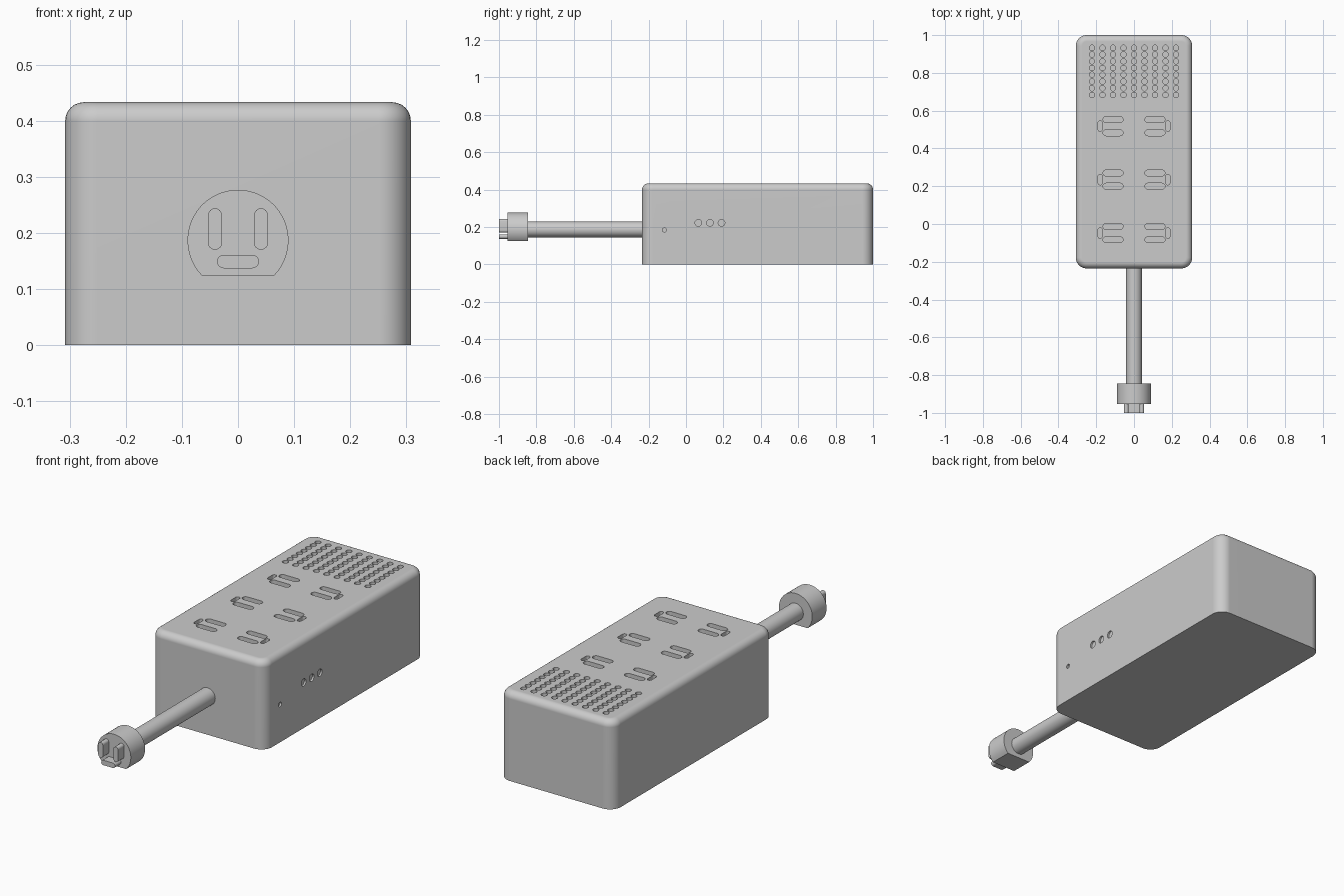
import bpy, bmesh, math
from mathutils import Matrix

if "Cube" in bpy.data.objects:
    bpy.data.objects.remove(bpy.data.objects["Cube"], do_unlink=True)

grey = bpy.data.materials.new("plain grey")
grey.use_nodes = True
COLOR = (0.6, 0.6, 0.6, 1)
grey.diffuse_color = COLOR
grey.node_tree.nodes["Principled BSDF"].inputs["Base Color"].default_value = COLOR

HALF_W, FRONT, BACK, HEIGHT = 0.308, -0.235, 1.0, 0.433
CORD_Z = 0.187

# Work planes: local z points out of the surface
TOP = Matrix.Translation((0, 0, HEIGHT))
SIDE = Matrix(((0, 0, 1, HALF_W), (1, 0, 0, 0), (0, 1, 0, 0), (0, 0, 0, 1)))
PLUG = Matrix.Translation((0, -0.954, CORD_Z)) @ Matrix.Rotation(math.pi / 2, 4, "X")


def rect(cx, cy, w, h):
    return [(cx + sx * w / 2, cy + sy * h / 2)
            for sx, sy in ((-1, -1), (1, -1), (1, 1), (-1, 1))]


def arc(cx, cy, r, start, end, n):
    return [(cx + r * math.cos(math.radians(start + (end - start) * i / n)),
             cy + r * math.sin(math.radians(start + (end - start) * i / n)))
            for i in range(n + 1)]


def circle(cx, cy, r, n=16):
    return arc(cx, cy, r, 0, 360, n)[:-1]


def pill(cx, cy, w, h):
    r, n = min(w, h) / 2, 8
    if w > h:
        d = w / 2 - r
        return arc(cx + d, cy, r, -90, 90, n) + arc(cx - d, cy, r, 90, 270, n)
    d = h / 2 - r
    return arc(cx, cy + d, r, 0, 180, n) + arc(cx, cy - d, r, 180, 360, n)


def prism(bm, outline, z0, z1, plane, ring=0):
    """Extrude an outline from z0 to z1; ring > 0 leaves only a border of that width."""
    faces = [bm.faces.new([bm.verts.new((x, y, z0)) for x, y in outline])]
    verts = list(faces[0].verts)
    if ring:
        centre = faces[0]
        border = bmesh.ops.inset_region(bm, faces=[centre], thickness=ring)["faces"]
        verts += list(centre.verts)
        bmesh.ops.delete(bm, geom=[centre], context="FACES_ONLY")
        faces = border
    out = bmesh.ops.extrude_face_region(bm, geom=faces, use_keep_orig=True)
    new = [g for g in out["geom"] if isinstance(g, bmesh.types.BMVert)]
    bmesh.ops.translate(bm, verts=new, vec=(0, 0, z1 - z0))
    bmesh.ops.transform(bm, matrix=plane, verts=list(set(verts + new)))


def finish(name, bm, smooth=True):
    bmesh.ops.recalc_face_normals(bm, faces=bm.faces)
    mesh = bpy.data.meshes.new(name)
    bm.to_mesh(mesh)
    bm.free()
    mesh.materials.append(grey)
    ob = bpy.data.objects.new(name, mesh)
    bpy.context.collection.objects.link(ob)
    if smooth:
        smooth_edges(ob)
    return ob


def activate(ob):
    bpy.ops.object.select_all(action="DESELECT")
    ob.select_set(True)
    bpy.context.view_layer.objects.active = ob


def smooth_edges(ob):
    activate(ob)
    bpy.ops.object.shade_smooth_by_angle(angle=math.radians(35))


# Housing: block with rounded uprights and a softer top rim
bm = bmesh.new()
prism(bm, rect(0, (FRONT + BACK) / 2, 2 * HALF_W, BACK - FRONT), 0, HEIGHT, Matrix())
bmesh.ops.recalc_face_normals(bm, faces=bm.faces)
uprights = [e for e in bm.edges if abs(e.verts[0].co.z - e.verts[1].co.z) > 0.1]
bmesh.ops.bevel(bm, geom=uprights, offset=0.057, segments=8, profile=0.5, affect="EDGES")
rim = [e for e in bm.edges if all(v.co.z > HEIGHT - 0.001 for v in e.verts)]
bmesh.ops.bevel(bm, geom=rim, offset=0.033, segments=6, profile=0.5, affect="EDGES")
housing = finish("housing", bm, smooth=False)

# Recesses in the top: six sockets and a vent grille
DEPTH, SHALLOW, OVER = -0.02, -0.009, 0.01
cuts = bmesh.new()


def top_cut(outline, ring=0):
    prism(cuts, outline, OVER, DEPTH, TOP, ring)


for side in (-1, 1):
    for row in range(3):
        y = -0.048 + 0.283 * row
        top_cut(rect(side * 0.126, y, 0.204, 0.19), ring=0.012)
        for dy in (-0.035, 0.035):
            top_cut(pill(side * 0.111, y + dy, 0.106, 0.032))
        top_cut(pill(side * 0.179, y, 0.022, 0.056))

top_cut(rect(0, 0.808, 0.492, 0.33), ring=0.008)
for col in range(9):
    for row in range(8):
        top_cut(circle((col - 4) * 0.0556, 0.808 + (row - 3.5) * 0.0357, 0.0145, 12))


# Recesses in the left side: rocker switch and a strip of three round ports
def side_cut(outline, ring=0):
    prism(cuts, outline, OVER, SHALLOW, SIDE, ring)


side_cut(rect(-0.116, 0.205, 0.08, 0.13), ring=0.007)
side_cut(rect(-0.116, 0.205, 0.042, 0.092), ring=0.006)
side_cut(circle(-0.116, 0.184, 0.011))
side_cut(rect(0.128, 0.222, 0.2, 0.06), ring=0.006)
for i in (-1, 0, 1):
    side_cut(circle(0.128 + i * 0.062, 0.222, 0.018))

cutter = finish("recess_cutter", cuts, smooth=False)
cutter.hide_render = True

boolean = housing.modifiers.new("recesses", "BOOLEAN")
boolean.operation = "DIFFERENCE"
boolean.solver = "EXACT"
boolean.object = cutter
activate(housing)
bpy.ops.object.modifier_apply(modifier=boolean.name)
bpy.data.objects.remove(cutter, do_unlink=True)
smooth_edges(housing)
weighted = housing.modifiers.new("flat panels", "WEIGHTED_NORMAL")
weighted.keep_sharp = True

# Power cord
bm = bmesh.new()
prism(bm, circle(0, 0, 0.042, 32), -0.1, FRONT - 0.954 + 0.45, PLUG)
finish("cord", bm)

# Plug head: round with a flat underside
bm = bmesh.new()
prism(bm, arc(0, 0, 0.09, -44, 224, 40), 0, -0.11, PLUG)
finish("plug_head", bm)

# Prongs: two upright blades and a flat ground pin
for name, shape in (("right_blade", pill(-0.041, 0.02, 0.025, 0.074)),
                    ("left_blade", pill(0.041, 0.02, 0.025, 0.074)),
                    ("ground_pin", pill(0, -0.038, 0.075, 0.024))):
    bm = bmesh.new()
    prism(bm, shape, 0.046, -0.01, PLUG)
    finish(name, bm)
